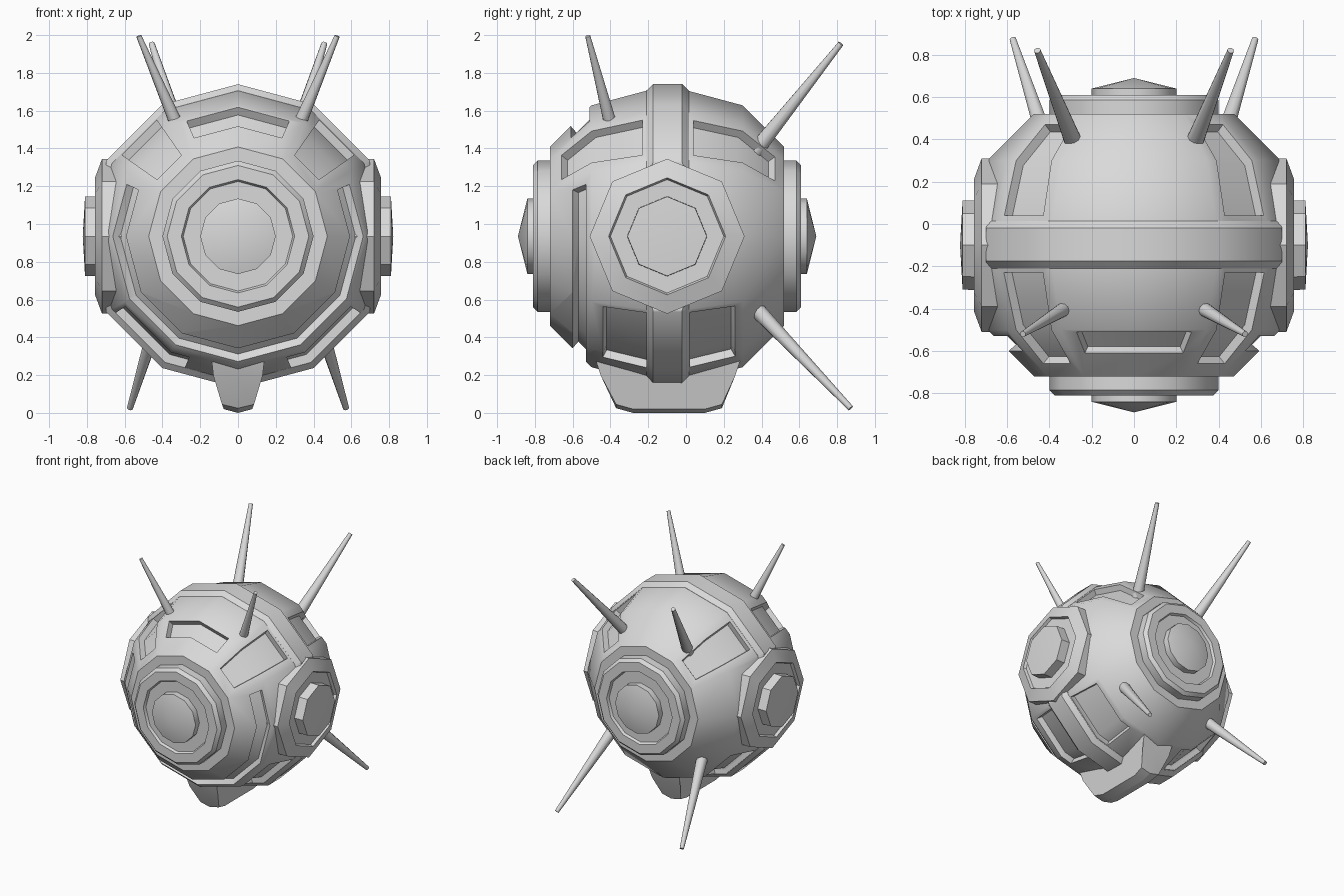
import bpy, bmesh, math
from mathutils import Vector

if "Cube" in bpy.data.objects:
    bpy.data.objects.remove(bpy.data.objects["Cube"])

CENTRE = Vector((0, -0.1, 0.935))
SIDES = 12

grey = bpy.data.materials.new("light_grey")
grey.diffuse_color = (0.7, 0.7, 0.7, 1)
grey.use_nodes = True
grey.node_tree.nodes["Principled BSDF"].inputs["Base Color"].default_value = grey.diffuse_color


def finish(name, bm, angle=35, place=True):
    """Turn a bmesh into a named object with clean normals and smooth shading."""
    if place:
        bmesh.ops.translate(bm, vec=CENTRE, verts=bm.verts)
    bmesh.ops.recalc_face_normals(bm, faces=bm.faces)
    me = bpy.data.meshes.new(name)
    bm.to_mesh(me)
    bm.free()
    me.materials.append(grey)
    ob = bpy.data.objects.new(name, me)
    bpy.context.collection.objects.link(ob)
    shade(ob, angle)
    return ob


def shade(ob, angle=35):
    bpy.ops.object.select_all(action='DESELECT')
    ob.select_set(True)
    bpy.context.view_layer.objects.active = ob
    bpy.ops.object.shade_smooth_by_angle(angle=math.radians(angle))


def lathe(name, profile, sides, axis, closed=False, angle=35):
    """Spin (along, radius) points about the y or x axis."""
    bm = bmesh.new()
    rings = []
    for along, r in profile:
        ring = []
        for i in range(sides):
            a = math.tau * i / sides
            u, v = r * math.cos(a), r * math.sin(a)
            ring.append(bm.verts.new((u, along, v) if axis == 'y' else (along, u, v)))
        rings.append(ring)
    pairs = list(zip(rings, rings[1:])) + ([(rings[-1], rings[0])] if closed else [])
    for p, q in pairs:
        for i in range(sides):
            j = (i + 1) % sides
            bm.faces.new((p[i], p[j], q[j], q[i]))
    if not closed:
        bm.faces.new(rings[0])
        bm.faces.new(rings[-1])
    bmesh.ops.remove_doubles(bm, verts=bm.verts, dist=0.0001)
    return finish(name, bm, angle)


def hull_point(deg, t, k):
    """Point on the faceted hull at an angle and distance along y, scaled by k."""
    t_abs = abs(t)
    r = 0.8 - (0.8 - 0.693) * t_abs / 0.4 if t_abs < 0.4 else 0.693 - (t_abs - 0.4)
    r *= math.cos(math.radians(15)) / math.cos(math.radians(deg % 30 - 15))
    a = math.radians(deg)
    return Vector((r * math.cos(a), t, r * math.sin(a))) * k


def pocket_cutter(angles, steps, depth=0.94):
    """Closed shell that follows the hull facets over a grid of angles and y steps."""
    bm = bmesh.new()
    n, m = len(angles), len(steps)
    g = [[[bm.verts.new(hull_point(a, t, k)) for t in steps] for a in angles]
         for k in (depth, 1.12)]
    for layer in g:
        for i in range(n - 1):
            for j in range(m - 1):
                bm.faces.new((layer[i][j], layer[i + 1][j], layer[i + 1][j + 1], layer[i][j + 1]))
    rim = [(i, 0) for i in range(n)] + [(n - 1, j) for j in range(1, m)]
    rim += [(i, m - 1) for i in range(n - 2, -1, -1)] + [(0, j) for j in range(m - 2, 0, -1)]
    for (a, b), (c, d) in zip(rim, rim[1:] + rim[:1]):
        bm.faces.new((g[0][a][b], g[0][c][d], g[1][c][d], g[1][a][b]))
    return finish("pocket_cutter", bm)


def side_cutter(s):
    bm = bmesh.new()
    bmesh.ops.create_cube(bm, size=2)
    bmesh.ops.translate(bm, vec=(s * 1.7, 0, 0), verts=bm.verts)
    return finish("side_cutter", bm)


def cut(ob, cutters):
    """Subtract cutters, bake the result and discard the helpers."""
    for c in cutters:
        c.hide_render = True
        mod = ob.modifiers.new("cut", 'BOOLEAN')
        mod.operation, mod.object, mod.solver = 'DIFFERENCE', c, 'EXACT'
    deps = bpy.context.evaluated_depsgraph_get()
    me = bpy.data.meshes.new_from_object(ob.evaluated_get(deps))
    ob.modifiers.clear()
    ob.data = me
    for c in cutters:
        bpy.data.objects.remove(c)
    me.materials.clear()
    me.materials.append(grey)
    shade(ob)


# Faceted hull with recessed panels
hull = lathe("hull", [(-0.62, 0.473), (-0.4, 0.693), (0, 0.8), (0.4, 0.693), (0.62, 0.473)],
             SIDES, 'y')
cutters = [side_cutter(-1), side_cutter(1)]
for right in (True, False):
    def mir(angles):
        return angles if right else [180 - a for a in angles]
    cutters.append(pocket_cutter(mir([35, 55]), [-0.56, -0.4, -0.13]))     # upper front
    cutters.append(pocket_cutter(mir([35, 55]), [0.14, 0.4, 0.57]))        # upper back
    cutters.append(pocket_cutter(mir([-32, -60, -68]), [-0.34, -0.11]))    # lower front
    cutters.append(pocket_cutter(mir([-32, -60, -68]), [0.12, 0.36]))      # lower back
cutters.append(pocket_cutter([66, 90, 114], [-0.51, -0.41]))               # brow slot
cutters.append(pocket_cutter([25] + list(range(0, -181, -30)) + [-205], [-0.5, -0.43]))  # front groove
cut(hull, cutters)

# Raised belt around the middle
belt = lathe("belt", [(-0.11, 0.7), (-0.11, 0.771), (-0.075, 0.805), (0.08, 0.805),
                      (0.115, 0.771), (0.115, 0.7)], SIDES, 'y', closed=True)
cut(belt, [side_cutter(-1), side_cutter(1)])

# Stepped round lenses, front and back
for name, s in (("front_lens", -1), ("back_lens", 1)):
    pts = [(0.5, 0.4), (0.685, 0.4), (0.71, 0.375), (0.71, 0.3), (0.69, 0.29),
           (0.69, 0.2), (0.74, 0.2), (0.79, 0.0)]
    lathe(name, [(s * y, r) for y, r in pts], SIDES, 'y')

# Octagonal side ports
for name, s in (("right_port", 1), ("left_port", -1)):
    pts = [(0.6, 0.41), (0.72, 0.41), (0.757, 0.31), (0.735, 0.3), (0.735, 0.212),
           (0.81, 0.21), (0.822, 0.0)]
    lathe(name, [(s * x, r) for x, r in pts], 8, 'x', angle=20)

# Tapered keel below: side outline (y, z, half width)
bm = bmesh.new()
outline = [(-0.48, 0.3, 0.14), (-0.45, 0.21, 0.13), (-0.37, 0.06, 0.085), (-0.28, 0.035, 0.075),
           (0.1, 0.035, 0.075), (0.19, 0.06, 0.085), (0.26, 0.21, 0.13), (0.29, 0.3, 0.14)]
spine_z = [0.3, 0.21, 0.055, 0.025, 0.01, 0.025, 0.055, 0.21, 0.3]
left = [bm.verts.new((-w, y, z)) for y, z, w in outline]
right = [bm.verts.new((w, y, z)) for y, z, w in outline]
mid = [bm.verts.new((0, y, max(z - 0.02, 0))) if 1 < i < 6 else bm.verts.new((0, y, z))
       for i, (y, z, w) in enumerate(outline)]
for i in range(len(outline) - 1):
    bm.faces.new((left[i], left[i + 1], mid[i + 1], mid[i]))
    bm.faces.new((mid[i], mid[i + 1], right[i + 1], right[i]))
for row in (left, right):
    bm.faces.new(row)
bm.faces.new((left[0], mid[0], right[0], right[-1], mid[-1], left[-1]))
bmesh.ops.translate(bm, vec=(0, 0, -min(v.co.z for v in bm.verts)), verts=bm.verts)
finish("keel", bm, 20, place=False)


# Tapered spikes, mirrored left and right
def spike(name, base, tip, r0, r1):
    base, tip = Vector(base), Vector(tip)
    d = tip - base
    base = base - d * 0.12
    d = tip - base
    bm = bmesh.new()
    bmesh.ops.create_cone(bm, cap_ends=True, segments=10, radius1=r0, radius2=r1, depth=d.length)
    bmesh.ops.rotate(bm, matrix=d.to_track_quat('Z', 'Y').to_matrix(), verts=bm.verts)
    bmesh.ops.translate(bm, vec=(base + tip) / 2, verts=bm.verts)
    finish(name, bm, 40, place=False)


for side, s in (("right", 1), ("left", -1)):
    spike(side + "_upper_front_spike", (s * 0.335, -0.405, 1.55), (s * 0.525, -0.52, 1.995), 0.037, 0.014)
    spike(side + "_upper_back_spike", (s * 0.295, 0.41, 1.44), (s * 0.457, 0.82, 1.955), 0.045, 0.016)
    spike(side + "_lower_back_spike", (s * 0.42, 0.40, 0.52), (s * 0.572, 0.872, 0.025), 0.045, 0.016)
